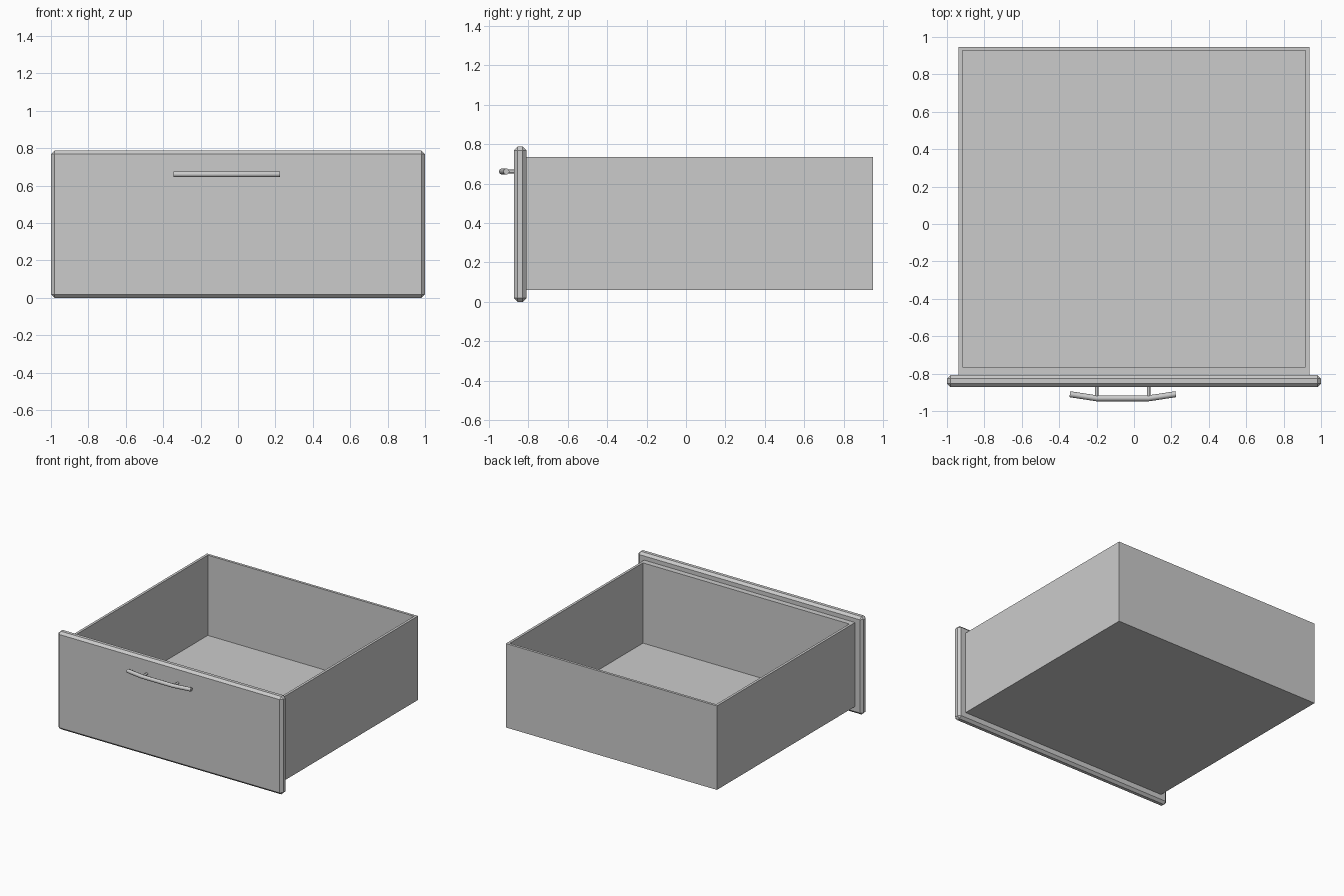
import bpy
import bmesh
from mathutils import Vector

if "Cube" in bpy.data.objects:
    bpy.data.objects.remove(bpy.data.objects["Cube"], do_unlink=True)

# One plain grey finish
grey = bpy.data.materials.new("plain_grey")
grey.use_nodes = True
COLOUR = (0.6, 0.6, 0.6, 1)
grey.diffuse_color = COLOUR
grey.node_tree.nodes["Principled BSDF"].inputs["Base Color"].default_value = COLOUR


def add_object(name, bm):
    mesh = bpy.data.meshes.new(name)
    bmesh.ops.recalc_face_normals(bm, faces=bm.faces)
    bm.to_mesh(mesh)
    bm.free()
    mesh.materials.append(grey)
    obj = bpy.data.objects.new(name, mesh)
    bpy.context.collection.objects.link(obj)
    return obj


def box_mesh(low, high):
    low, high = Vector(low), Vector(high)
    bm = bmesh.new()
    bmesh.ops.create_cube(bm, size=1)
    bmesh.ops.scale(bm, vec=high - low, verts=bm.verts)
    bmesh.ops.translate(bm, vec=(low + high) / 2, verts=bm.verts)
    return bm


def rod(name, points, radius, sides=8):
    """Sweep a ring, kept in planes across the path, along straight segments."""
    curve = bpy.data.curves.new(name, "CURVE")
    curve.dimensions = "3D"
    curve.bevel_depth = radius
    curve.bevel_resolution = sides // 2 - 2
    curve.use_fill_caps = True
    spline = curve.splines.new("POLY")
    spline.points.add(len(points) - 1)
    for p, co in zip(spline.points, points):
        p.co = (*co, 1)
    curve.materials.append(grey)
    obj = bpy.data.objects.new(name, curve)
    bpy.context.collection.objects.link(obj)
    return obj


# Open tray: the top face is inset, then pushed down to the floor
tray = box_mesh((-0.938, -0.808, 0.06), (0.938, 0.947, 0.735))
top = max(tray.faces, key=lambda f: f.calc_center_median().z)
bmesh.ops.inset_individual(tray, faces=[top], thickness=0.029)
front_edge = min(v.co.y for v in top.verts)
for v in top.verts:
    if v.co.y < front_edge + 0.01:
        v.co.y = -0.764
well = bmesh.ops.extrude_discrete_faces(tray, faces=[top])["faces"][0]
for v in well.verts:
    v.co.z = 0.09
add_object("drawer_tray", tray)

# Front panel with chamfered edges
panel = box_mesh((-1, -0.872, 0), (1, -0.808, 0.787))
bmesh.ops.bevel(panel, geom=panel.edges[:], offset=0.019, segments=1,
                affect="EDGES", profile=0.5)
add_object("front_panel", panel)

# Bent pull bar on two short posts
Z = 0.661
POST_X = (-0.2, 0.078)
rod("handle_bar", [(-0.343, -0.91, Z), (POST_X[0], -0.932, Z),
                   (POST_X[1], -0.932, Z), (0.223, -0.91, Z)], 0.016)
for side, x in zip(("right", "left"), POST_X):
    rod("handle_post_" + side, [(x, -0.865, Z), (x, -0.925, Z)], 0.009)
